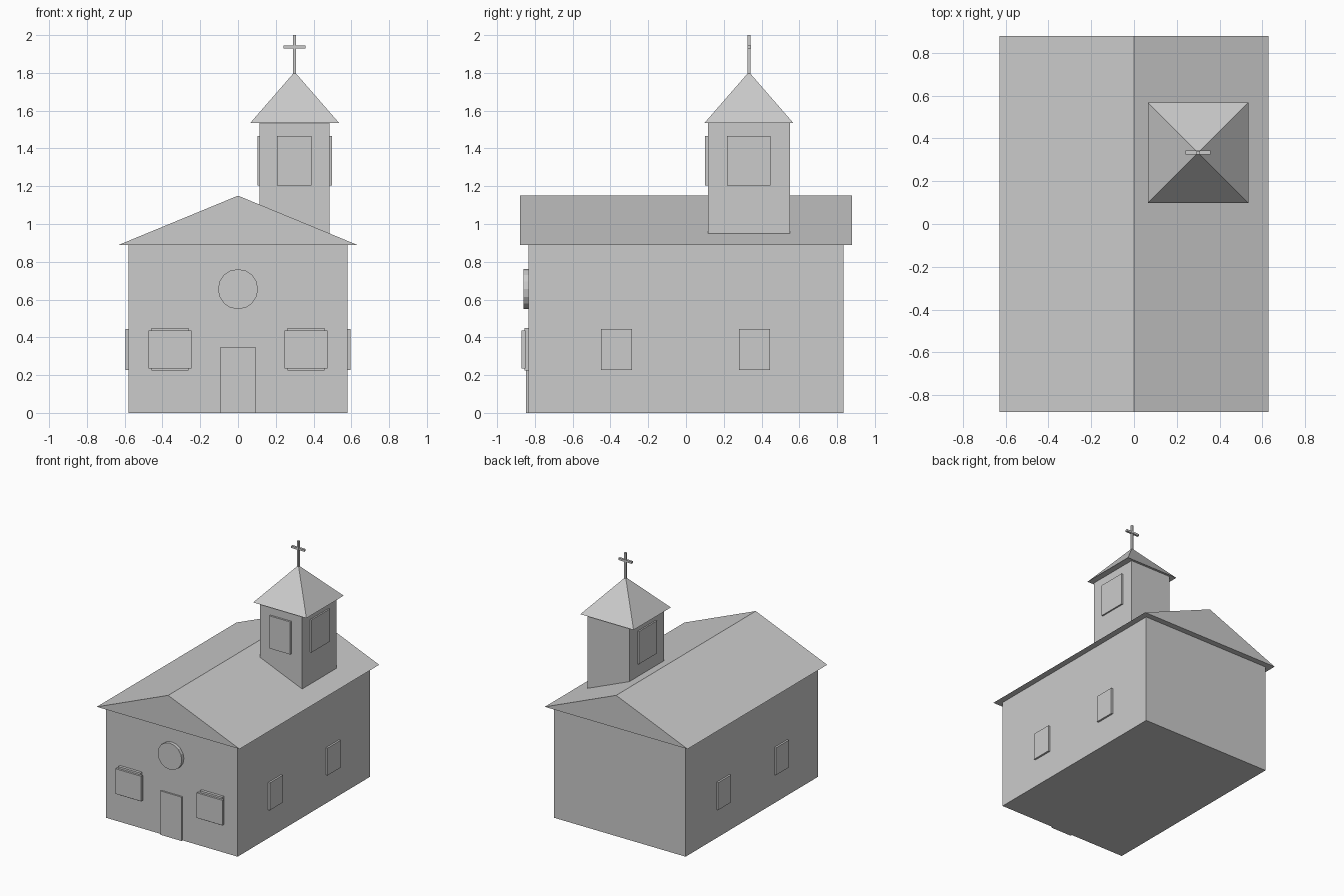
import bpy, bmesh, math
from mathutils import Matrix

old = bpy.data.objects.get("Cube")
if old:
    bpy.data.objects.remove(old, do_unlink=True)

# One plain grey for the whole building
GREY = (0.6, 0.6, 0.6, 1)
stone = bpy.data.materials.new("plain_grey")
stone.diffuse_color = GREY
stone.use_nodes = True
stone.node_tree.nodes["Principled BSDF"].inputs["Base Color"].default_value = GREY


def finish(name, bm):
    bmesh.ops.recalc_face_normals(bm, faces=bm.faces)
    mesh = bpy.data.meshes.new(name)
    bm.to_mesh(mesh)
    bm.free()
    mesh.materials.append(stone)
    obj = bpy.data.objects.new(name, mesh)
    bpy.context.collection.objects.link(obj)
    return obj


def box(name, xs, ys, zs):
    """Box from its lower and upper limit on each axis."""
    bm = bmesh.new()
    bmesh.ops.create_cube(bm, size=1)
    for v in bm.verts:
        v.co = [lim[0] if c < 0 else lim[1] for c, lim in zip(v.co, (xs, ys, zs))]
    return finish(name, bm)


def span(centre, half):
    return (centre - half, centre + half)


# Nave walls
WALL_X, WALL_Y, EAVE = 0.58, 0.833, 0.89
box("nave_walls", span(0, WALL_X), span(0, WALL_Y), (0, EAVE))

# Gabled roof: triangle profile extruded from front to back
bm = bmesh.new()
ROOF_Y = 0.88
gable = bm.faces.new([bm.verts.new((x, -ROOF_Y, z))
                      for x, z in ((-0.63, EAVE), (0.63, EAVE), (0, 1.15))])
ext = bmesh.ops.extrude_face_region(bm, geom=[gable], use_keep_orig=True)
bmesh.ops.translate(bm, vec=(0, 2 * ROOF_Y, 0),
                    verts=[g for g in ext["geom"] if isinstance(g, bmesh.types.BMVert)])
finish("nave_roof", bm)

# Door and round window
box("door", span(0, 0.093), (-0.846, -0.82), (0, 0.35))
bm = bmesh.new()
bmesh.ops.create_cone(bm, cap_ends=True, segments=16, radius1=0.106, radius2=0.106, depth=0.04,
                      matrix=Matrix.Translation((0, -0.84, 0.655)) @ Matrix.Rotation(math.pi / 2, 4, 'X'))
finish("round_window", bm)

# Windows, mirrored on both sides
for side, label in ((1, "left"), (-1, "right")):
    box(f"front_window_frame_{label}", span(side * 0.361, 0.098), (-0.855, -0.82), (0.225, 0.45))
    box(f"front_window_panel_{label}", span(side * 0.359, 0.114), (-0.871, -0.85), (0.235, 0.435))
    for y, place in ((-0.367, "front"), (0.363, "back")):
        box(f"side_window_{place}_{label}", span(side * 0.583, 0.012), span(y, 0.082), (0.227, 0.445))

# Bell tower
TX, TY, HX, HY, TOP = 0.3, 0.333, 0.185, 0.217, 1.535
box("tower", span(TX, HX), span(TY, HY), (0.93, TOP))

# Tower openings on the front and both sides
LOUVRE_Z = (1.205, 1.465)
box("tower_window_front", span(TX - 0.002, 0.092), (TY - HY - 0.015, TY - HY + 0.01), LOUVRE_Z)
for side, label in ((1, "left"), (-1, "right")):
    box(f"tower_window_{label}", span(TX + side * HX, 0.012), span(TY, 0.115), LOUVRE_Z)

# Pyramid tower roof
bm = bmesh.new()
base = [bm.verts.new((TX + 0.235 * a, TY + 0.235 * b, TOP))
        for a, b in ((-1, -1), (1, -1), (1, 1), (-1, 1))]
tip = bm.verts.new((TX, TY, 1.805))
bm.faces.new(base)
for i in range(4):
    bm.faces.new((base[i], base[(i + 1) % 4], tip))
finish("tower_roof", bm)

# Cross
box("cross_post", span(TX, 0.008), span(TY, 0.008), (1.78, 2.0))
box("cross_arm", span(TX - 0.001, 0.058), span(TY + 0.002, 0.009), (1.93, 1.946))
